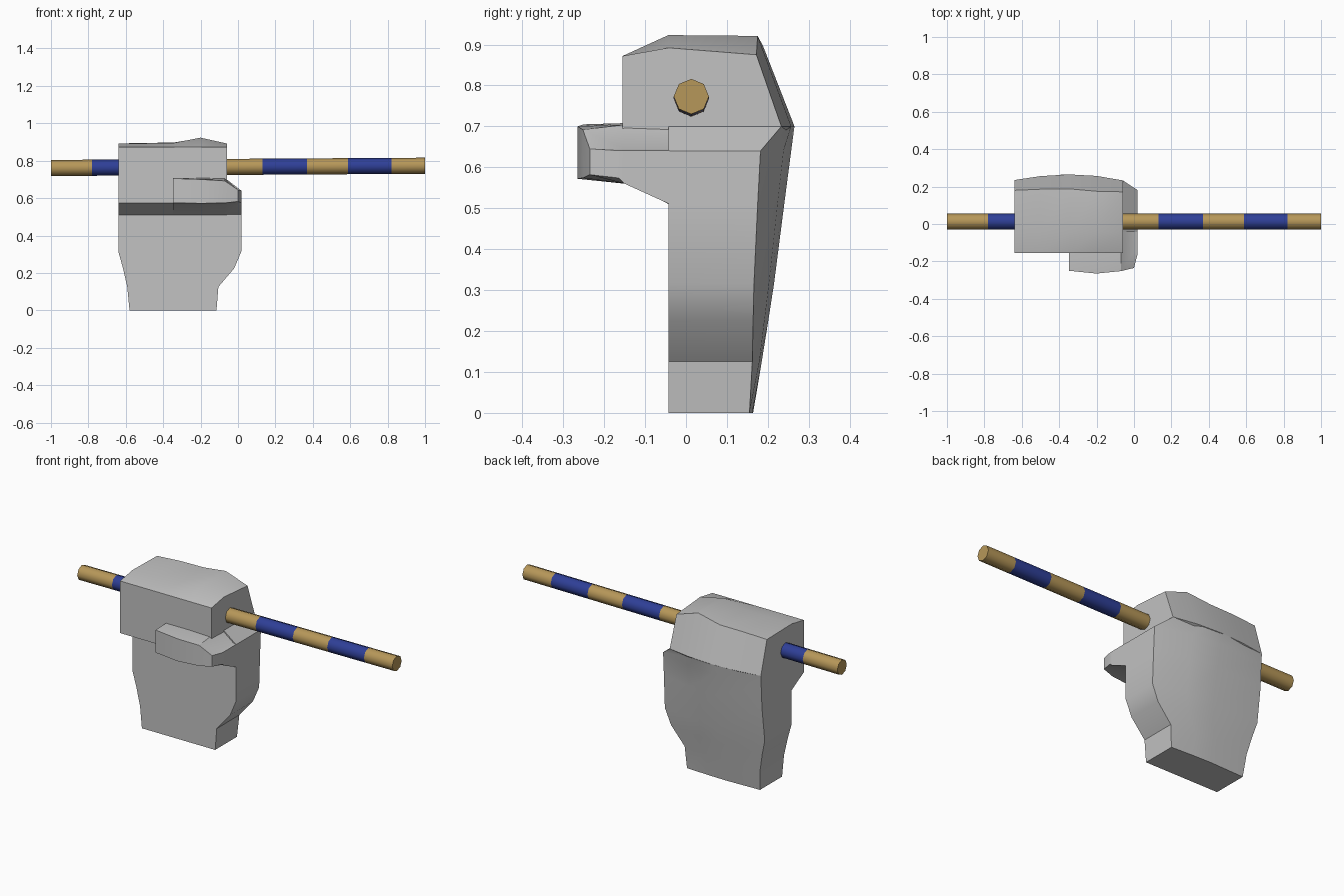
import bpy, bmesh, math

if "Cube" in bpy.data.objects:
    bpy.data.objects.remove(bpy.data.objects["Cube"])


def material(name, rgb):
    m = bpy.data.materials.new(name)
    m.diffuse_color = (*rgb, 1)
    m.use_nodes = True
    m.node_tree.nodes["Principled BSDF"].inputs["Base Color"].default_value = m.diffuse_color
    return m


grey = material("grey", (0.54, 0.54, 0.54))
gold = material("gold", (0.47, 0.31, 0.10))
blue = material("blue", (0.028, 0.05, 0.31))


def loft(name, rings, mats, angle=30):
    """Skin a series of equal-length rings and cap both ends."""
    bm = bmesh.new()
    vs = [[bm.verts.new(p) for p in r] for r in rings]
    n = len(vs[0])
    for k, (a, b) in enumerate(zip(vs, vs[1:])):
        for i in range(n):
            j = (i + 1) % n
            f = bm.faces.new((a[i], a[j], b[j], b[i]))
            f.material_index = k % len(mats)
    bm.faces.new(vs[0])
    bm.faces.new(vs[-1])
    bmesh.ops.recalc_face_normals(bm, faces=bm.faces)
    me = bpy.data.meshes.new(name)
    bm.to_mesh(me)
    bm.free()
    for m in mats:
        me.materials.append(m)
    ob = bpy.data.objects.new(name, me)
    bpy.context.collection.objects.link(ob)
    bpy.context.view_layer.objects.active = ob
    ob.select_set(True)
    bpy.ops.object.shade_smooth_by_angle(angle=math.radians(angle))
    ob.select_set(False)
    return ob


# palm and wrist: z, left x, right x, back y at left, middle, right
palm = [
    (0.00, -0.58, -0.115, 0.157, 0.164, 0.155),
    (0.125, -0.592, -0.105, 0.173, 0.185, 0.162),
    (0.225, -0.615, -0.02, 0.187, 0.201, 0.164),
    (0.315, -0.64, 0.018, 0.20, 0.215, 0.166),
    (0.51, -0.64, 0.018, 0.225, 0.240, 0.175),
    (0.64, -0.64, 0.018, 0.232, 0.257, 0.182),
    (0.70, -0.64, -0.06, 0.235, 0.265, 0.233),
]
loft("palm", [[(l, -0.043, z), (r, -0.043, z), (r, br, z),
               (l + (r - l) * 0.7, bm_ - (bm_ - br) * 0.25, z),
               (l + (r - l) * 0.45, bm_, z), (l, bl, z)]
              for z, l, r, bl, bm_, br in palm], [grey])

# curled fingers: x, top front z, top back z, top back y, knuckle y
fingers = [
    (-0.64, 0.892, 0.888, 0.180, 0.235),
    (-0.50, 0.893, 0.895, 0.186, 0.256),
    (-0.345, 0.895, 0.897, 0.188, 0.265),
    (-0.20, 0.923, 0.921, 0.175, 0.257),
    (-0.06, 0.892, 0.875, 0.172, 0.233),
]
loft("fingers", [[(x, -0.043, 0.51), (x, -0.155, 0.573), (x, -0.155, 0.872),
                  (x, -0.043, tf), (x, yb, tb), (x, k, 0.70), (x, 0.12, 0.60)]
                 for x, tf, tb, yb, k in fingers], [grey])

# thumb: x, front y, top z, underside z at the front
thumb = [
    (-0.348, -0.25, 0.705, 0.575),
    (-0.20, -0.265, 0.700, 0.572),
    (-0.07, -0.252, 0.692, 0.574),
    (0.00, -0.235, 0.645, 0.582),
    (0.018, -0.165, 0.641, 0.574),
]
loft("thumb", [[(x, -0.04, 0.51), (x, -0.15, 0.56), (x, y, b), (x, y, t),
                (x, -0.15, min(t + 0.012, 0.708) if x < -0.05 else t),
                (x, -0.04, 0.70 if x < -0.05 else t)]
               for x, y, t, b in thumb], [grey])

# striped rod: nine alternating bands, tilted very slightly
cuts = [-1, -0.78, -0.555, -0.325, -0.1, 0.132, 0.368, 0.587, 0.82, 1]
rings = []
for x in cuts:
    zc = 0.767 + 0.006 * x
    rings.append([(x, 0.013 + 0.043 * math.sin(i * math.pi / 4),
                   zc + 0.043 * math.cos(i * math.pi / 4)) for i in range(8)])
loft("striped_rod", rings, [gold, blue], 50)
